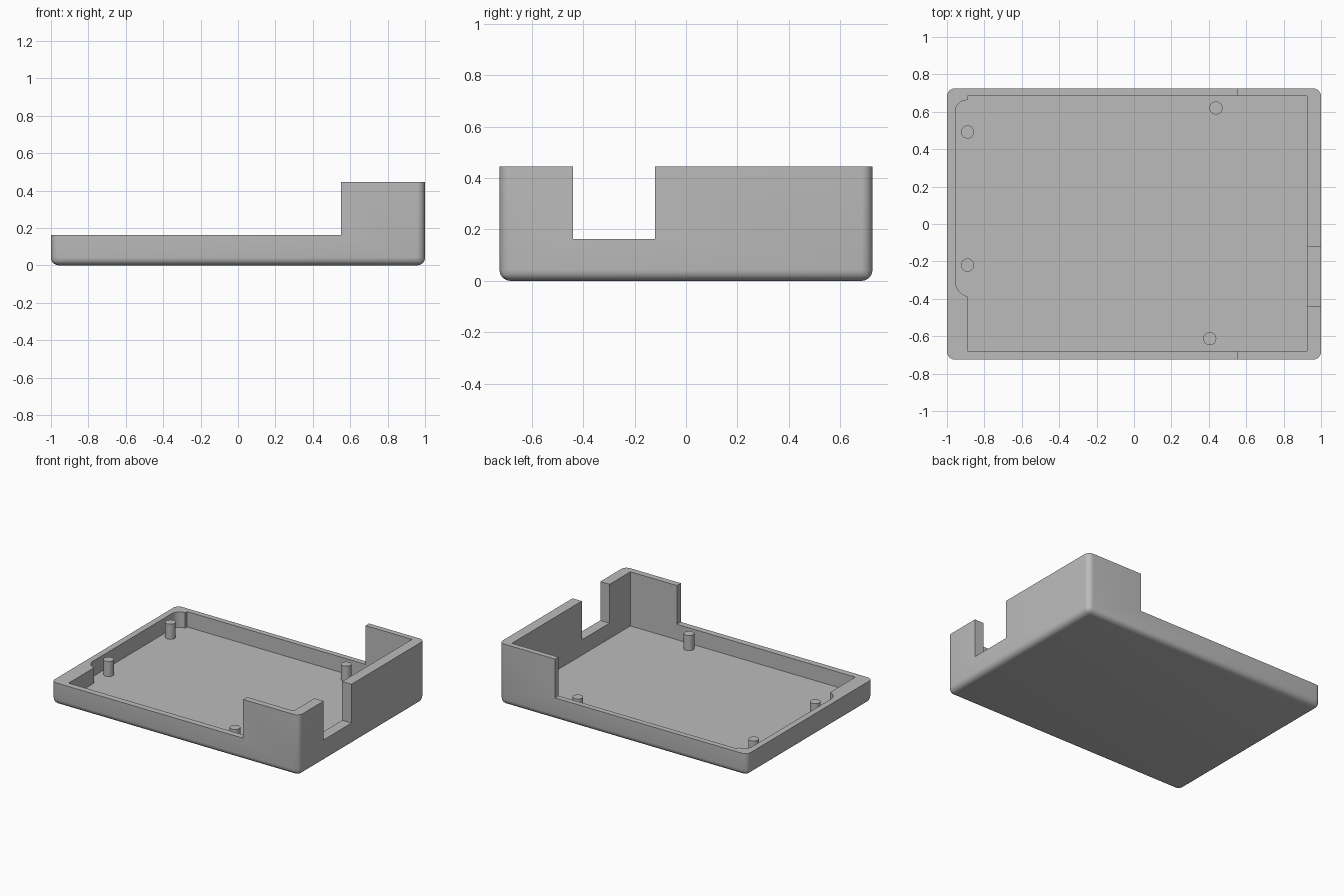
import bpy, bmesh, math

old = bpy.data.objects.get("Cube")
if old:
    bpy.data.objects.remove(old, do_unlink=True)

HALF_X, HALF_Y = 1.0, 0.725
HEIGHT, LOW, FLOOR = 0.445, 0.162, 0.05
ROUND = 0.042

grey = bpy.data.materials.new("plain grey")
grey.use_nodes = True
colour = (0.5, 0.5, 0.5, 1)
grey.diffuse_color = colour
grey.node_tree.nodes["Principled BSDF"].inputs["Base Color"].default_value = colour


def finish(bm, name):
    bmesh.ops.recalc_face_normals(bm, faces=bm.faces[:])
    mesh = bpy.data.meshes.new(name)
    bm.to_mesh(mesh)
    bm.free()
    mesh.materials.append(grey)
    obj = bpy.data.objects.new(name, mesh)
    bpy.context.collection.objects.link(obj)
    return obj


def prism(outline, z0, z1):
    """Extrude a flat outline from z0 up to z1."""
    bm = bmesh.new()
    base = bm.faces.new([bm.verts.new((x, y, z0)) for x, y in outline])
    top = bmesh.ops.extrude_face_region(bm, geom=[base])["geom"]
    for v in top:
        if isinstance(v, bmesh.types.BMVert):
            v.co.z = z1
    return bm


def rect(x0, x1, y0, y1):
    return [(x0, y0), (x1, y0), (x1, y1), (x0, y1)]


def arc(cx, cy, r, start, end, steps=8):
    angles = [math.radians(start + (end - start) * i / steps) for i in range(steps + 1)]
    return [(cx + r * math.cos(a), cy + r * math.sin(a)) for a in angles]


def smooth(obj):
    bpy.ops.object.select_all(action="DESELECT")
    obj.select_set(True)
    bpy.context.view_layer.objects.active = obj
    bpy.ops.object.shade_smooth_by_angle(angle=math.radians(30))


# Outer block: rounded upright corners and bottom edge, flat top
bm = prism(rect(-HALF_X, HALF_X, -HALF_Y, HALF_Y), 0, HEIGHT)
rounded = [e for e in bm.edges if min(v.co.z for v in e.verts) < 0.01]
bmesh.ops.bevel(bm, geom=rounded, offset=ROUND, segments=8, profile=0.5, affect="EDGES")
tray = finish(bm, "tray")

# Inner cavity with the round-cornered pocket in the left wall
INNER = -0.89
cavity = [(INNER, -0.68), (0.925, -0.68), (0.925, 0.685), (INNER, 0.685)]
cavity += [(INNER, 0.662)]
cavity += arc(-0.895, 0.602, 0.06, 90, 180)
cavity += arc(-0.87, -0.305, 0.085, 180, 256)
cutters = [
    finish(prism(cavity, FLOOR, 1), "cavity_cutter"),
    finish(prism(rect(-1.2, 0.55, -1, 1), LOW, 1), "low_wall_cutter"),
    finish(prism(rect(0.8, 1.2, -0.44, -0.12), LOW, 1), "side_notch_cutter"),
]
for cutter in cutters:
    cutter.hide_render = True
    cut = tray.modifiers.new(cutter.name, "BOOLEAN")
    cut.operation = "DIFFERENCE"
    cut.solver = "EXACT"
    cut.object = cutter

# Bake the cuts and drop the helpers
depsgraph = bpy.context.evaluated_depsgraph_get()
baked = bpy.data.meshes.new_from_object(tray.evaluated_get(depsgraph))
tray.modifiers.clear()
tray.data = baked
for cutter in cutters:
    bpy.data.objects.remove(cutter, do_unlink=True)
smooth(tray)

# Support posts standing on the floor
posts = {
    "back_right_post": (-0.89, 0.492),
    "front_right_post": (-0.89, -0.22),
    "back_left_post": (0.438, 0.62),
    "front_left_post": (0.405, -0.613),
}
for name, (x, y) in posts.items():
    ring = arc(x, y, 0.035, 0, 360, 32)[:-1]
    smooth(finish(prism(ring, FLOOR - 0.01, LOW - 0.002), name))
